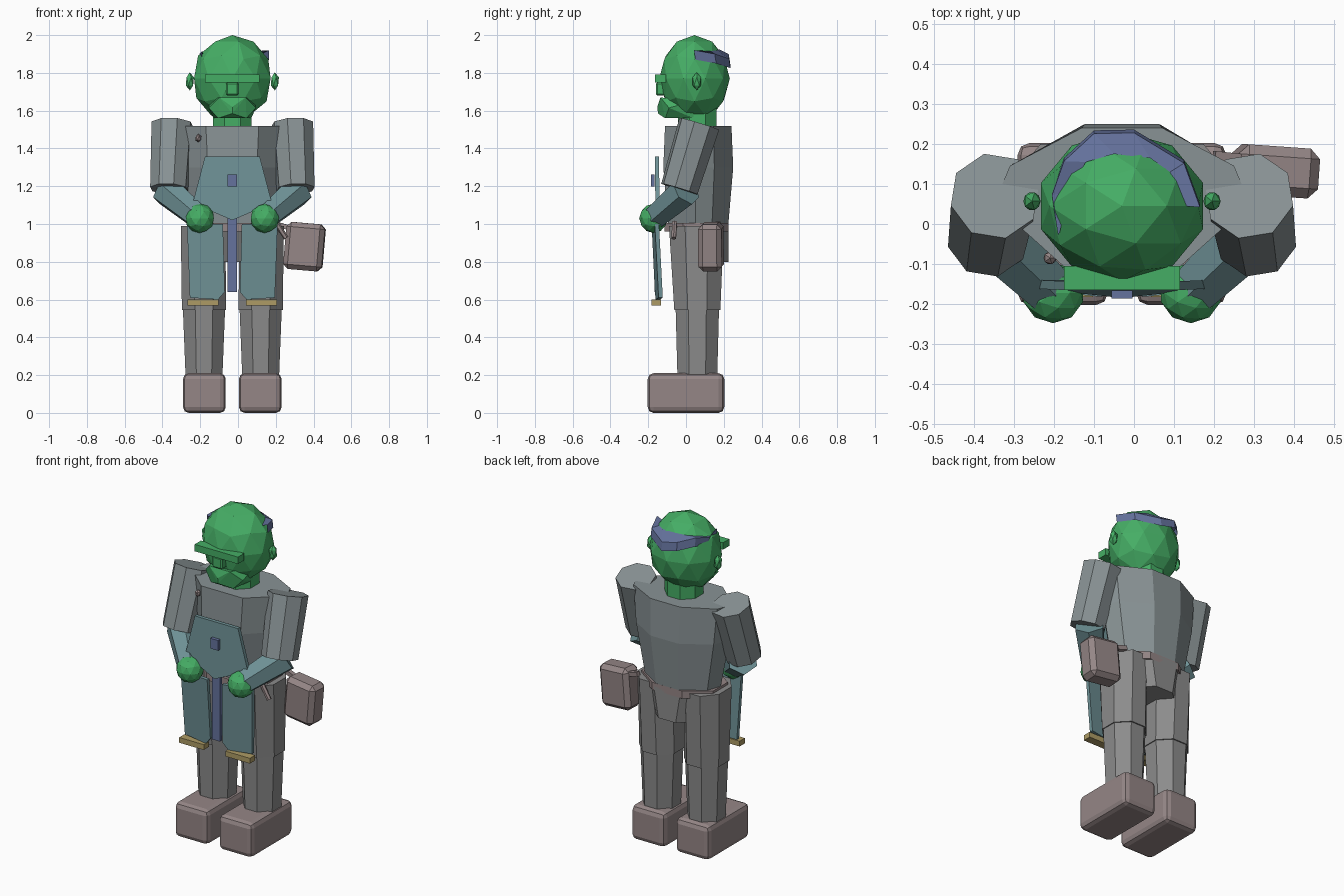
import bpy, bmesh, math
from mathutils import Vector, Matrix, Euler

if "Cube" in bpy.data.objects:
    bpy.data.objects.remove(bpy.data.objects["Cube"])

CX = -0.03  # the body's mirror plane; the pouch shifts the bounding box


def mat(name, rgb):
    m = bpy.data.materials.new(name)
    m.diffuse_color = (*rgb, 1)
    m.use_nodes = True
    m.node_tree.nodes["Principled BSDF"].inputs["Base Color"].default_value = m.diffuse_color
    return m


SKIN = mat("skin", (0.06, 0.42, 0.13))
CLOTH = mat("cloth", (0.25, 0.29, 0.30))
TROUSER = mat("trouser", (0.26, 0.26, 0.26))
APRON = mat("apron", (0.16, 0.29, 0.31))
BLUE = mat("blue", (0.13, 0.17, 0.34))
LEATHER = mat("leather", (0.30, 0.24, 0.24))
TRIM = mat("trim", (0.42, 0.33, 0.13))


def finish(name, bm, m):
    bmesh.ops.recalc_face_normals(bm, faces=bm.faces)
    me = bpy.data.meshes.new(name)
    bm.to_mesh(me)
    bm.free()
    me.materials.append(m)
    ob = bpy.data.objects.new(name, me)
    bpy.context.collection.objects.link(ob)
    return ob


def box(name, c, size, m, rot=(0, 0, 0), bevel=0.0, segments=1):
    bm = bmesh.new()
    bmesh.ops.create_cube(bm, size=1)
    bmesh.ops.scale(bm, vec=size, verts=bm.verts)
    if bevel:
        bmesh.ops.bevel(bm, geom=bm.edges[:], offset=bevel, segments=segments,
                        profile=0.5, affect='EDGES')
    bm.transform(Matrix.Translation(c) @ Euler(rot).to_matrix().to_4x4())
    return finish(name, bm, m)


def ball(name, c, radii, m, sub=2):
    bm = bmesh.new()
    bmesh.ops.create_icosphere(bm, subdivisions=sub, radius=1)
    bmesh.ops.scale(bm, vec=radii, verts=bm.verts)
    bmesh.ops.translate(bm, vec=c, verts=bm.verts)
    return finish(name, bm, m)


def loft(name, rings, m):
    bm = bmesh.new()
    vs = [[bm.verts.new(p) for p in r] for r in rings]
    n = len(vs[0])
    for a, b in zip(vs, vs[1:]):
        for i in range(n):
            bm.faces.new((a[i], a[(i + 1) % n], b[(i + 1) % n], b[i]))
    bm.faces.new(vs[0])
    bm.faces.new(vs[-1])
    return finish(name, bm, m)


def limb(name, p0, p1, r0, r1, m, sides=8):
    p0, p1 = Vector(p0), Vector(p1)
    q = (p1 - p0).to_track_quat('Z', 'Y')
    angs = [math.tau * (i + 0.5) / sides for i in range(sides)]
    return loft(name, [[p + q @ Vector((r * math.cos(a), r * math.sin(a), 0)) for a in angs]
                       for p, r in ((p0, r0), (p1, r1))], m)


def oval(cx, cy, z, rx, ry, sides=8):
    k = 1 / math.cos(math.pi / sides)
    return [(cx + rx * k * math.cos(math.tau * (i + 0.5) / sides),
             cy + ry * k * math.sin(math.tau * (i + 0.5) / sides), z) for i in range(sides)]


def plate(name, pts, thick, m):
    # flat panel from (x, y, z) outline, thickened towards +y
    return loft(name, [pts, [(x, y + thick, z) for x, y, z in pts]], m)


def hull(name, pts, m):
    bm = bmesh.new()
    for p in pts:
        bm.verts.new(p)
    bmesh.ops.convex_hull(bm, input=bm.verts[:])
    return finish(name, bm, m)


# Head, jaw and face
ball("head", (CX, 0.045, 1.77), (0.213, 0.187, 0.23), SKIN)
jaw = [(0, -0.152, 1.62), (0, -0.148, 1.585)]
for s in (-1, 1):
    jaw += [(s * x, y, z) for x, y, z in ((0.07, -0.135, 1.67), (0.125, -0.09, 1.615),
                                         (0.075, -0.11, 1.56), (0.10, 0.04, 1.56),
                                         (0.12, 0.04, 1.65))]
hull("jaw", [(CX + x, y, z) for x, y, z in jaw], SKIN)
box("brow", (CX, -0.135, 1.77), (0.29, 0.06, 0.042), SKIN)
box("nose", (CX, -0.13, 1.715), (0.068, 0.06, 0.07), SKIN, bevel=0.008)
limb("neck", (CX, 0.06, 1.50), (CX, 0.06, 1.62), 0.11, 0.11, SKIN)

# Headband wrapped round the back of the head
upper = [(-0.185, -0.02, 1.90), (-0.165, 0.08, 1.905), (-0.12, 0.155, 1.92), (-0.05, 0.175, 1.925),
         (0.04, 0.165, 1.92), (0.09, 0.13, 1.915), (0.125, 0.045, 1.905)]
lower = [(-0.19, -0.02, 1.865), (-0.205, 0.08, 1.85), (-0.175, 0.165, 1.87), (-0.10, 0.234, 1.85),
         (0.00, 0.236, 1.825), (0.125, 0.16, 1.85), (0.165, 0.05, 1.87)]
bm = bmesh.new()
va, vb = [[bm.verts.new(p) for p in r] for r in (upper, lower)]
vm = [bm.verts.new((b[0], b[1] - 0.008, b[2] + 0.05)) for b in lower]
for a, b in ((va, vm), (vm, vb)):
    for i in range(6):
        bm.faces.new((a[i], a[i + 1], b[i + 1], b[i]))
finish("headband", bm, BLUE)

# Torso: wide at the shoulders, narrower at the waist
half = [(0.10, 0.25), (0.28, 0.15), (0.32, 0.05), (0.14, -0.12)]
outline = half + [(-x, y) for x, y in reversed(half)]
loft("torso", [[(CX + x * w, 0.06 + (y - 0.06) * d, z) for x, y in outline]
               for z, w, d in ((1.52, 1, 0.95), (1.30, 0.93, 1.0), (0.99, 0.74, 0.86))], CLOTH)
loft("belt", [oval(CX, 0.055, z, 0.24, 0.17) for z in (0.96, 1.005)], LEATHER)
loft("pelvis", [oval(CX, 0.06, 1.0, 0.22, 0.165), oval(CX, 0.10, 0.80, 0.14, 0.125)], TROUSER)
ball("shirt_button", (-0.21, -0.085, 1.455), (0.018, 0.018, 0.022), LEATHER, 1)

# Paired parts
for s, side in ((-1, "left"), (1, "right")):
    def X(d):
        return CX + s * d
    ball(side + "_ear", (X(0.225), 0.057, 1.755), (0.024, 0.026, 0.048), SKIN, 1)
    limb(side + "_upper_arm", (X(0.318), 0.07, 1.53), (X(0.335), -0.035, 1.185), 0.113, 0.103, CLOTH)
    limb(side + "_forearm", (X(0.35), 0.0, 1.18), (X(0.19), -0.155, 1.045), 0.088, 0.070, APRON, 6)
    ball(side + "_hand", (X(0.172), -0.172, 1.03), (0.078, 0.076, 0.078), SKIN)
    loft(side + "_thigh", [oval(X(0.155), 0.055, 0.99, 0.118, 0.145),
                           oval(X(0.15), 0.06, 0.545, 0.117, 0.122)], TROUSER)
    loft(side + "_shin", [oval(X(0.15), 0.06, 0.56, 0.112, 0.115),
                          oval(X(0.15), 0.06, 0.18, 0.097, 0.105)], TROUSER)
    box(side + "_boot", (X(0.148), 0.0, 0.105), (0.226, 0.405, 0.21), LEATHER,
        bevel=0.03, segments=2)
    # Apron skirt flap with trim bar
    plate(side + "_apron_flap", [(X(0.24), -0.165, 1.0), (X(0.05), -0.182, 1.0),
                                 (X(0.04), -0.165, 0.64), (X(0.075), -0.16, 0.60),
                                 (X(0.225), -0.145, 0.61)], 0.022, APRON)
    box(side + "_apron_trim", (X(0.155), -0.157, 0.585), (0.165, 0.05, 0.032), TRIM)

# Apron bib, centre strip and badge
bib = [(-0.145, -0.165, 1.357), (0.145, -0.165, 1.357), (0.21, -0.162, 1.11),
       (0, -0.185, 1.02), (-0.21, -0.162, 1.11)]
plate("apron_bib", [(CX + x, y, z) for x, y, z in bib], 0.022, APRON)
box("apron_strip", (CX, -0.158, 0.835), (0.052, 0.018, 0.39), BLUE)
box("apron_badge", (CX, -0.176, 1.23), (0.052, 0.02, 0.062), BLUE)

# Hip pouch and belt toggle
box("pouch", (0.352, 0.132, 0.88), (0.205, 0.125, 0.25), LEATHER,
    rot=(0, math.radians(5), math.radians(-4)), bevel=0.025)
limb("pouch_strap", (0.20, 0.17, 1.0), (0.29, 0.16, 0.975), 0.018, 0.018, LEATHER, 4)
limb("belt_toggle", (0.20, -0.06, 1.01), (0.255, -0.065, 0.925), 0.014, 0.014, LEATHER, 6)
